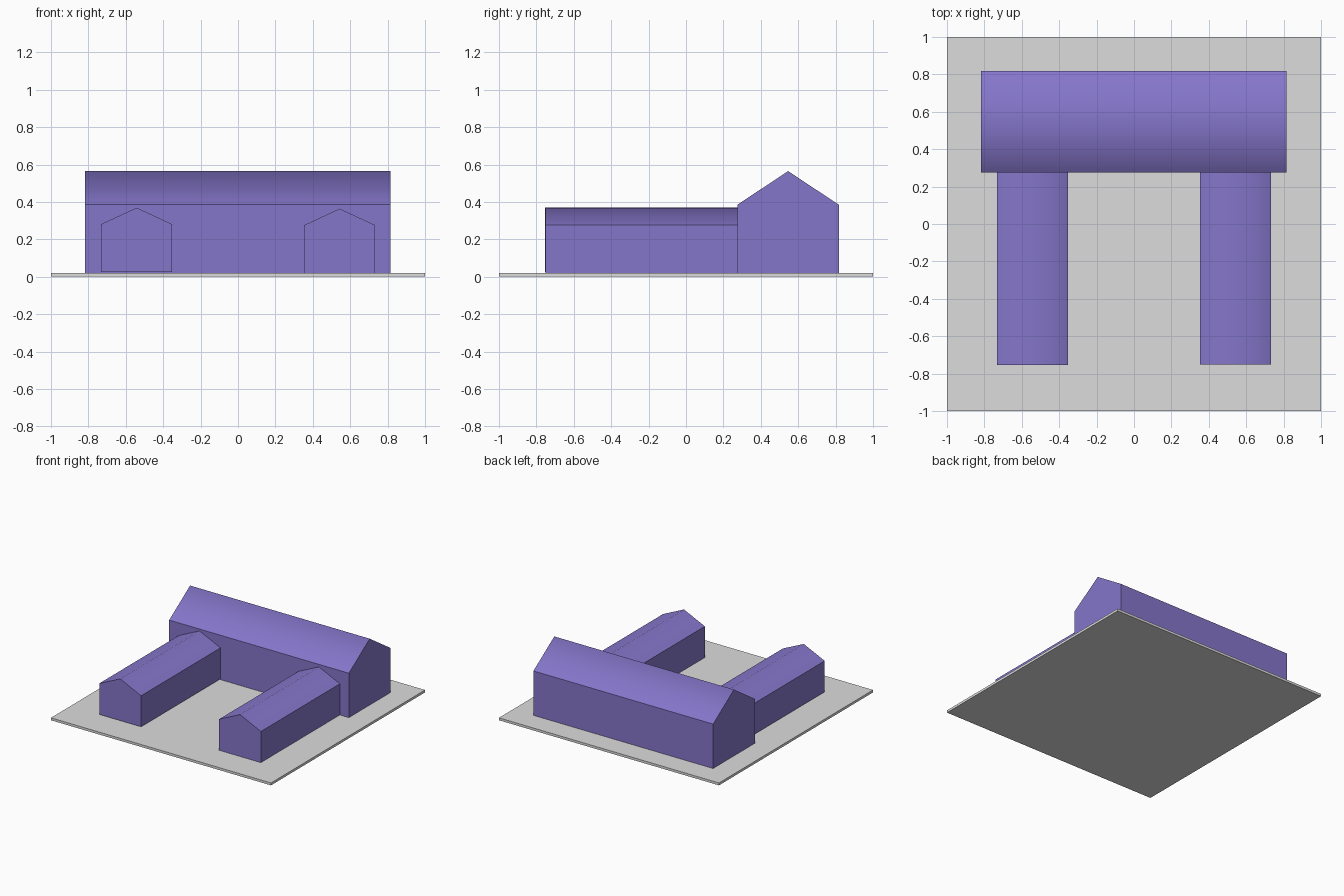
import bpy, bmesh

if "Cube" in bpy.data.objects:
    bpy.data.objects.remove(bpy.data.objects["Cube"])


def material(name, rgb):
    m = bpy.data.materials.new(name)
    m.diffuse_color = (*rgb, 1.0)
    m.use_nodes = True
    m.node_tree.nodes["Principled BSDF"].inputs["Base Color"].default_value = m.diffuse_color
    return m


PURPLE = material("purple", (0.235, 0.181, 0.591))
GREY = material("light grey", (0.72, 0.72, 0.72))


def prism(name, profile, offset, mat, smooth_edge=None):
    """Extrude a closed profile along an offset; one lengthwise edge may stay smooth."""
    bm = bmesh.new()
    a = [bm.verts.new(p) for p in profile]
    b = [bm.verts.new([p[i] + offset[i] for i in range(3)]) for p in profile]
    bm.faces.new(a)
    bm.faces.new(b[::-1])
    n = len(a)
    for i in range(n):
        j = (i + 1) % n
        bm.faces.new((a[j], a[i], b[i], b[j]))
    bmesh.ops.recalc_face_normals(bm, faces=bm.faces)
    ridge = bm.edges.get((a[smooth_edge], b[smooth_edge])) if smooth_edge is not None else None
    for f in bm.faces:
        f.smooth = ridge is not None
    for e in bm.edges:
        e.smooth = e is ridge
    me = bpy.data.meshes.new(name)
    bm.to_mesh(me)
    bm.free()
    me.materials.append(mat)
    ob = bpy.data.objects.new(name, me)
    bpy.context.collection.objects.link(ob)
    return ob


def gable(name, axis, lo, hi, start, end, base, eave, ridge):
    """Gabled block: width lo..hi, running start..end along the given axis."""
    section = [(lo, base), (hi, base), (hi, eave), ((lo + hi) / 2, ridge), (lo, eave)]
    if axis == "x":
        profile = [(start, w, z) for w, z in section]
        offset = (end - start, 0, 0)
    else:
        profile = [(w, start, z) for w, z in section]
        offset = (0, end - start, 0)
    return prism(name, profile, offset, PURPLE, smooth_edge=3)


# Ground slab
prism("base_plate", [(-1, -1, 0), (1, -1, 0), (1, 1, 0), (-1, 1, 0)], (0, 0, 0.02), GREY)

# Main hall across the back
gable("main_hall", "x", 0.275, 0.817, -0.818, 0.815, 0.02, 0.385, 0.565)

# Two lower wings reaching forward
gable("left_wing", "y", -0.732, -0.352, -0.755, 0.275, 0.026, 0.281, 0.369)
gable("right_wing", "y", 0.354, 0.733, -0.75, 0.275, 0.02, 0.276, 0.364)
